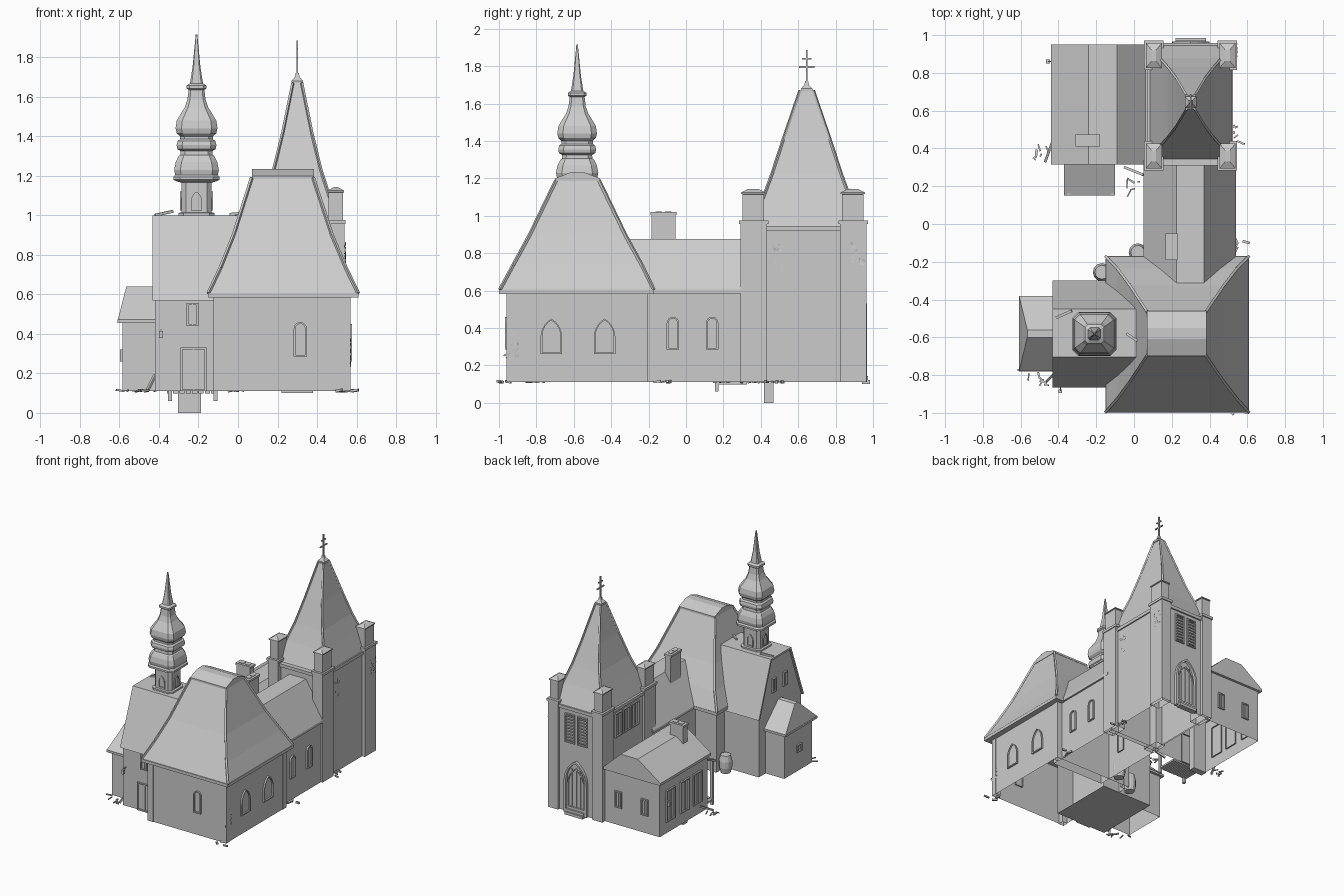
import bpy, bmesh, math, random
from mathutils import Vector, Matrix

if "Cube" in bpy.data.objects:
    bpy.data.objects.remove(bpy.data.objects["Cube"])
random.seed(4)
G = 0.11  # ground line of the walls


def mesh(name, verts, faces, mat=None):
    me = bpy.data.meshes.new(name)
    bm = bmesh.new()
    vs = [bm.verts.new(v) for v in verts]
    for f in faces:
        bm.faces.new([vs[i] for i in f])
    bmesh.ops.recalc_face_normals(bm, faces=bm.faces)
    if mat:
        bm.transform(mat)
    bm.to_mesh(me)
    bm.free()
    ob = bpy.data.objects.new(name, me)
    bpy.context.collection.objects.link(ob)
    return ob


def loft(name, rings, bottom=True, top=True, mat=None):
    """Skin a stack of equal-length point rings."""
    n = len(rings[0])
    verts = [p for r in rings for p in r]
    faces = [(k*n+i, k*n+(i+1) % n, (k+1)*n+(i+1) % n, (k+1)*n+i)
             for k in range(len(rings)-1) for i in range(n)]
    if bottom:
        faces.append(tuple(range(n)))
    if top:
        faces.append(tuple(range(len(verts)-n, len(verts))))
    return mesh(name, verts, faces, mat)


def rect(x0, x1, y0, y1, z):
    return [(x0, y0, z), (x1, y0, z), (x1, y1, z), (x0, y1, z)]


def box(name, x0, x1, y0, y1, z0, z1, bottom=True, mat=None):
    return loft(name, [rect(x0, x1, y0, y1, z0), rect(x0, x1, y0, y1, z1)], bottom, True, mat)


def prism(name, prof, a, b, axis):
    """Extrude an (across, z) profile from a to b along 'x' or 'y'."""
    f = (lambda p, t: (t, p[0], p[1])) if axis == 'x' else (lambda p, t: (p[0], t, p[1]))
    return loft(name, [[f(p, a) for p in prof], [f(p, b) for p in prof]])


def beam(name, p, q, w):
    p, q = Vector(p), Vector(q)
    m = Matrix.Translation(p) @ (q-p).to_track_quat('Z', 'Y').to_matrix().to_4x4()
    return box(name, -w/2, w/2, -w/2, w/2, 0, (q-p).length, mat=m)


def place(loc, face):
    ang = {'S': 0, 'E': 90, 'N': 180, 'W': -90}[face]
    return Matrix.Translation(loc) @ Matrix.Rotation(math.radians(ang), 4, 'Z')


def outline(w, h, kind, y):
    """Opening outline, base at z=0: square, round or pointed head."""
    r = w/2
    pts = [(-r, y, 0), (r, y, 0)]
    if kind == 'square':
        return pts + [(r, y, h), (-r, y, h)]
    if kind == 'round':
        return pts + [(r*math.cos(math.pi*i/8), y, h-r+r*math.sin(math.pi*i/8)) for i in range(9)]
    rise = w*.87
    arc = [(-r+w*math.cos(math.pi/3*i/5), y, h-rise+w*math.sin(math.pi/3*i/5)*.87/.866) for i in range(6)]
    return pts + arc + [(-p[0], y, p[2]) for p in arc[-2::-1]]


def opening(name, loc, face, w, h, kind='square', t=.009, d=.012, slats=0, bars=0):
    m = place(loc, face)
    inner = lambda y: [(p[0], p[1], p[2]+t) for p in outline(w-2*t, h-2*t, kind, y)]
    loft(name+"_frame", [outline(w, h, kind, .01), outline(w, h, kind, -d), inner(-d), inner(-.001)], False, True, m)
    for i in range(slats):
        z = t+(h-2*t)*(i+.5)/slats
        box(name+"_slat", -w/2+t, w/2-t, -d*.8, 0, z-.004, z+.004, mat=m)
    for i in range(bars):
        x = -w/2+w*(i+1)/(bars+1)
        box(name+"_bar", x-.003, x+.003, -d*.7, 0, t, h-t, mat=m)


# front hall: walls, eaves, flared hip roof, ridge cap
box("hall_walls", -.12, .565, -.955, -.21, G, .6, False)
box("hall_eaves", -.152, .61, -1, -.17, .583, .607)
hall = [rect(-.15, .608, -.995, -.172, .605), rect(-.088, .545, -.925, -.235, .735),
        rect(-.022, .475, -.835, -.325, .90), rect(.07, .38, -.695, -.465, 1.19)]
loft("hall_roof", hall)
for i in range(4):
    for a, b in zip(hall, hall[1:]):
        beam("hall_hip", a[i], b[i], .014)
prism("hall_ridge_cap", [(-.70, 1.185), (-.46, 1.185), (-.46, 1.2), (-.55, 1.235), (-.61, 1.235), (-.70, 1.2)], .07, .385, 'x')
for x in (-.12, .525):
    for y in (-.96, -.25):
        box("hall_corner", x-.004, x+.044, y, y+.045, G, .585, False)

# west block with truncated gable
prof = [(-.845, G), (-.845, .58), (-.695, .985), (-.46, .985), (-.315, .58), (-.315, G)]
loft("west_block", [[(x, p[0], p[1]) for p in prof] for x in (-.42, .03)], True, False).data.update()
slab = [(-.865, .57), (-.705, 1.0), (-.45, 1.0), (-.298, .57), (-.313, .57), (-.46, .985), (-.695, .985), (-.85, .57)]
prism("west_roof", slab, -.432, .02, 'x')

# small apse
box("apse_walls", -.585, -.41, -.75, -.40, G, .46, False)
box("apse_eaves", -.61, -.42, -.78, -.38, .455, .472)
mesh("apse_roof", rect(-.608, -.42, -.778, -.382, .472) + [(-.565, -.60, .64), (-.42, -.60, .64), (-.42, -.56, .64), (-.565, -.56, .64)],
     [(0, 1, 5, 4), (1, 2, 6, 5), (2, 3, 7, 6), (3, 0, 4, 7), (4, 5, 6, 7), (0, 1, 2, 3)])

# onion turret: chamfered square sections
prof = [(.09, .99), (.09, 1.012), (.075, 1.015), (.075, 1.165), (.095, 1.17), (.117, 1.18), (.117, 1.195), (.108, 1.205),
        (.113, 1.23), (.105, 1.27), (.09, 1.30), (.082, 1.305), (.08, 1.325), (.097, 1.335), (.101, 1.355), (.096, 1.375),
        (.084, 1.385), (.084, 1.4), (.1, 1.415), (.106, 1.44), (.1, 1.48), (.082, 1.51), (.06, 1.545), (.046, 1.585),
        (.04, 1.635), (.05, 1.642), (.05, 1.657), (.033, 1.668), (.02, 1.75), (.004, 1.915)]
def ring8(r, z, cx=-.21, cy=-.582):
    c = r*.72
    return [(cx+x, cy+y, z) for x, y in ((-c, -r), (c, -r), (r, -c), (r, c), (c, r), (-c, r), (-r, c), (-r, -c))]
loft("onion_turret", [ring8(r, z) for r, z in prof])
for f, dx, dy in (('S', 0, -1), ('N', 0, 1), ('E', 1, 0), ('W', -1, 0)):
    opening("turret_window", (-.21+dx*.075, -.582+dy*.075, 1.025), f, .055, .095, 'pointed', .008, .008)

# nave with flat-topped roof and chimney
box("nave_walls", .065, .525, -.3, .36, G, .6, False)
prism("nave_roof", [(.05, .585), (.05, .605), (.225, .875), (.37, .875), (.54, .605), (.54, .585)], -.325, .34, 'y')
def chimney(name, x0, x1, y0, y1, z0, z1):
    box(name, x0+.006, x1-.006, y0+.006, y1-.006, z0, z1-.012)
    box(name+"_cap", x0, x1, y0, y1, z1-.016, z1)
    ym, c = (y0+y1)/2, (x0+x1)/2
    for s in (-1, 1):
        if y1-y0 > x1-x0:
            box(name+"_flue", x0+.016, x1-.016, ym+s*.025-.018, ym+s*.025+.018, z1, z1+.004)
        else:
            box(name+"_flue", c+s*.025-.018, c+s*.025+.018, y0+.016, y1-.016, z1, z1+.004)
chimney("nave_chimney", .168, .23, -.19, -.05, .7, 1.02)

# north tower: body, ledge, corner piers, spire and double cross
box("tower_body", .08, .515, .325, .945, G, .94, False)
box("tower_ledge", .068, .525, .31, .957, .92, .945)
for x in (.105, .495):
    for y in (.36, .892):
        box("tower_pier", x-.044, x+.044, y-.068, y+.072, G, .965, False)
        box("pier_cornice", x-.053, x+.05, y-.076, y+.08, .955, .975)
        loft("pier_cap", [rect(x-w, x+w, y-l, y+l, z) for w, l, z in
                          ((.036, .058, .97), (.036, .058, 1.115), (.042, .065, 1.117), (.042, .065, 1.125), (.012, .03, 1.142))])
spire = [rect(.3-w, .3+w, .645-l, .645+l, z) for w, l, z in
         ((.215, .3, .945), (.165, .235, 1.09), (.122, .187, 1.22), (.075, .125, 1.41), (.022, .036, 1.67))]
loft("spire", spire)
for i in range(4):
    for a, b in zip(spire, spire[1:]):
        beam("spire_hip", a[i], b[i], .012)
loft("spire_cap", [rect(.3-w, .3+w, .645-w, .645+w, z) for w, z in ((.03, 1.665), (.03, 1.68), (.012, 1.70), (.008, 1.72))])
beam("cross_post", (.3, .645, 1.68), (.3, .645, 1.885), .009)
for z, l in ((1.795, .042), (1.84, .026)):
    beam("cross_arm", (.3, .645-l, z), (.3, .645+l, z), .009)
opening("portal", (.3, .945, G), 'N', .2, .42, 'pointed', .018, .022)
opening("portal_door", (.3, .947, G), 'N', .15, .36, 'pointed', .01, .01, bars=3)
for i in range(3):
    box("portal_step", .22, .38, .94, .985-.012*i, G+.02*i-.01, G+.02*i+.012)
for x in (.245, .355):
    opening("belfry_louvre", (x, .945, .66), 'N', .085, .23, slats=9)
for y in (.53, .635, .74):
    opening("belfry_louvre", (.08, y, .71), 'W', .09, .19, bars=1)

# low north-west annex with flat-topped roof and a chimney down to the ground
box("annex_walls", -.42, .09, .33, .93, G, .545, False)
prism("annex_roof", [(-.44, .53), (-.44, .55), (-.24, .69), (-.09, .69), (.06, .55), (.06, .53)], .315, .95, 'y')
chimney("annex_chimney", -.31, -.18, .41, .475, 0, .79)
for y in (.46, .62, .80):
    opening("annex_window", (-.42, y, .2), 'W', .11, .25, bars=1)
for x in (-.29, -.06):
    opening("annex_window", (x, .93, .25), 'N', .06, .13, bars=1)
opening("annex_door", (-.23, .33, G), 'S', .1, .24)

# lean-to porch with posts and plank deck
prism("porch_roof", [(.15, .40), (.335, .48), (.335, .495), (.15, .415)], -.37, -.1, 'x')
for x in (-.345, -.115):
    box("porch_post", x-.01, x+.01, .155, .175, .06, .42)
for i in range(8):
    x = -.36+i*.032
    box("porch_plank", x, x+.026, .165, .325, .098, .112)

# windows and doors of the south buildings
for y in (-.72, -.435):
    opening("hall_window", (.565, y, .26), 'E', .115, .19, 'pointed')
opening("hall_front_window", (.315, -.955, .285), 'S', .066, .175, 'round')
for y in (-.07, .14):
    opening("nave_window", (.525, y, .285), 'E', .066, .175, 'round')
    opening("nave_west_window", (.065, y, .285), 'W', .066, .175, 'round')
opening("west_door", (-.225, -.845, G), 'S', .13, .22, bars=1)
opening("west_window", (-.23, -.845, .44), 'S', .06, .115, bars=1)
for y in (-.50, -.64):
    opening("gable_window", (-.42, y, .72), 'W', .05, .11, bars=1)
opening("apse_window", (-.585, -.58, .26), 'W', .06, .06)

# barrels and lanterns
for cx, cy in ((-.17, -.255), (.02, -.15)):
    loft("barrel", [[(cx+r*math.cos(i*math.pi/6), cy+r*math.sin(i*math.pi/6), z) for i in range(12)]
                    for r, z in ((.037, G), (.048, G+.045), (.048, G+.095), (.037, G+.14))])
for x, y, s, z in ((-.39, -.85, -1, .4), (-.42, .86, 0, .36)):
    ex, ey = (x, y+s*.035) if s else (x-.035, y)
    beam("lantern_arm", (x, y, z+.02), (ex, ey, z+.02), .006)
    box("lantern", ex-.01, ex+.01, ey-.01, ey+.01, z-.02, z+.015)

# rubble and fallen planks around the base
for cx, cy, n in ((-.5, .38, 5), (.55, .48, 6), (.56, -.13, 5), (-.46, -.81, 5), (0, .19, 5), (-.54, -.8, 3), (.53, -.95, 4)):
    for i in range(n):
        p = Vector((cx+random.uniform(-.04, .04), cy+random.uniform(-.05, .05), G))
        a = random.uniform(0, 6.28)
        beam("rubble", p, p+Vector((math.cos(a), math.sin(a), .15))*random.uniform(.012, .045), random.uniform(.006, .014))
for p, q in (((-.47, .33, G), (-.43, .44, .17)), ((-.42, -.5, 1.0), (-.33, -.46, 1.02)), ((-.05, .3, G), (.05, .26, .17)),
             ((-.46, -.83, G), (-.42, -.79, .19)), ((-.04, -.58, 1.005), (.02, -.62, 1.01))):
    beam("loose_plank", p, q, .014)

# ivy patches on the east walls: little tilted leaves
for x, y, z in ((.518, .5, .78), (.542, .92, .79), (.568, -.93, .3)):
    for i in range(16):
        m = Matrix.Translation((x, y+random.uniform(-.035, .035), z+random.uniform(-.07, .07))) @ \
            Matrix.Rotation(random.uniform(0, 6.28), 4, 'X') @ Matrix.Rotation(random.uniform(-.4, .4), 4, 'Z')
        mesh("ivy_leaf", [(0, -.012, 0), (.005, 0, -.007), (0, .014, 0), (.005, 0, .007)], [(0, 1, 2, 3)], m)
